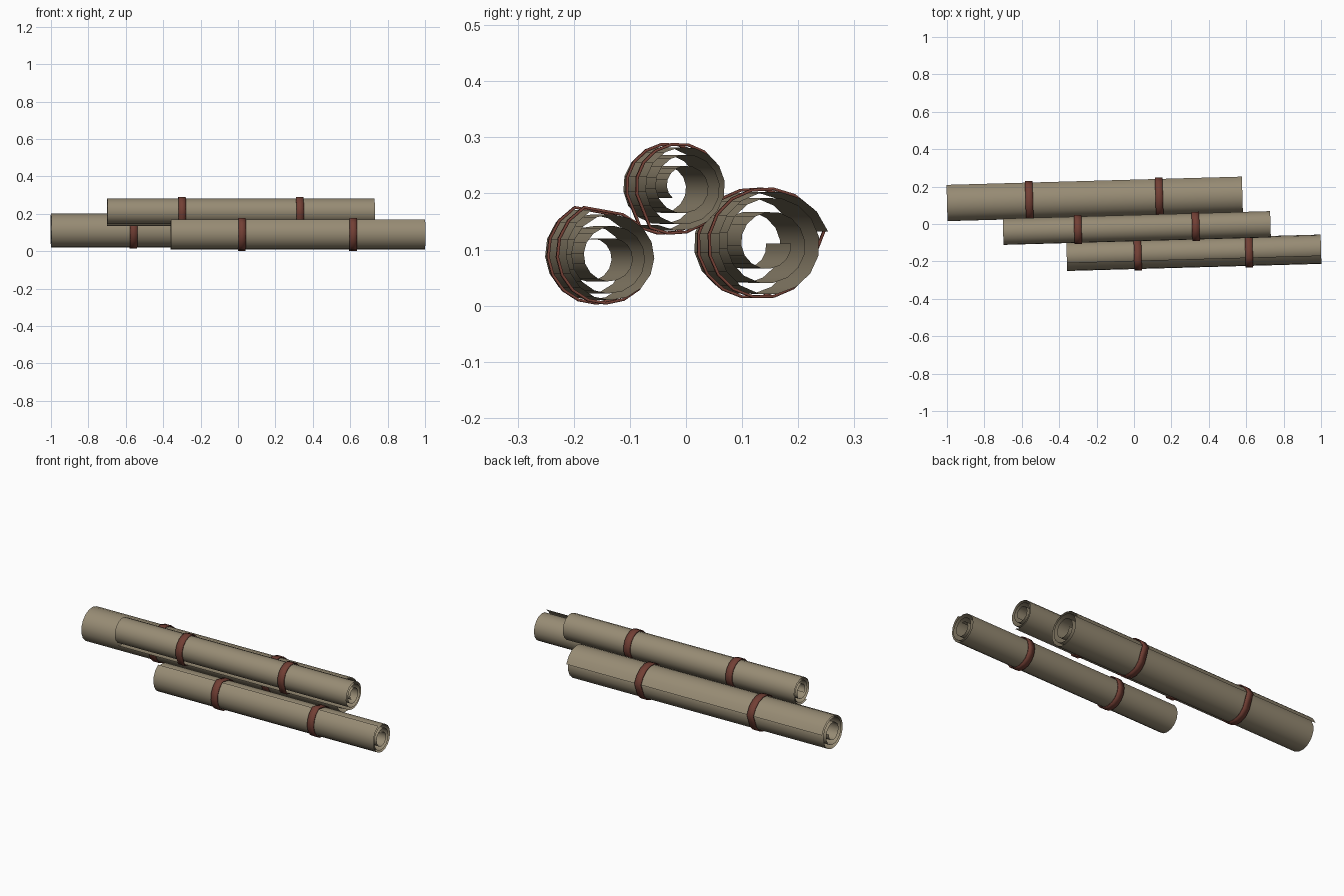
import bpy, bmesh, math
from mathutils import Matrix

if "Cube" in bpy.data.objects:
    bpy.data.objects.remove(bpy.data.objects["Cube"])

SIDES = 16      # facets per turn of the roll
TURNS = 2.97


def material(name, color):
    m = bpy.data.materials.new(name)
    m.diffuse_color = color
    m.use_nodes = True
    m.node_tree.nodes["Principled BSDF"].inputs["Base Color"].default_value = m.diffuse_color
    return m


paper = material("paper", (0.31, 0.26, 0.175, 1))
leather = material("leather", (0.17, 0.05, 0.035, 1))


def radius(t, R):
    """Tight inner winding, nearly round outer turn, lifted free edge."""
    if t < 2:
        f = 0.41 + 0.56 * t / 2
    else:
        f = 0.97 + 0.04 * (t - 2)
    lift = max(0, (t - 2.7) / (TURNS - 2.7))
    return R * (f + 0.15 * lift ** 1.5)


def profile(R, start, t0, t1, offset=0):
    n = round((t1 - t0) * SIDES)
    pts = []
    for i in range(n + 1):
        t = t0 + (t1 - t0) * i / n
        a = start - 2 * math.pi * t
        r = radius(t, R) + offset
        pts.append((r * math.cos(a), r * math.sin(a)))
    return pts


def sweep(name, pts, x0, x1, closed, mat, matrix, thickness=0):
    bm = bmesh.new()
    rows = [[bm.verts.new((x, y, z)) for y, z in pts] for x in (x0, x1)]
    n = len(pts)
    for i in range(n if closed else n - 1):
        j = (i + 1) % n
        bm.faces.new((rows[0][i], rows[1][i], rows[1][j], rows[0][j]))
    bm.transform(matrix)
    # make normals face away from the roll axis
    bm.normal_update()
    axis = matrix.translation
    if sum((f.calc_center_median() - axis).dot(f.normal) for f in bm.faces) < 0:
        bmesh.ops.reverse_faces(bm, faces=bm.faces[:])
    me = bpy.data.meshes.new(name)
    bm.to_mesh(me)
    bm.free()
    me.materials.append(mat)
    ob = bpy.data.objects.new(name, me)
    bpy.context.collection.objects.link(ob)
    if thickness:
        mod = ob.modifiers.new("thickness", "SOLIDIFY")
        mod.thickness = thickness
        mod.offset = -1
    bpy.ops.object.select_all(action='DESELECT')
    ob.select_set(True)
    bpy.context.view_layer.objects.active = ob
    bpy.ops.object.shade_smooth_by_angle(angle=math.radians(35))


# name, x range, centre y, centre z, roll radius, free edge angle, strap positions
scrolls = [
    ("back_scroll", -1.0, 0.58, 0.127, 0.11, 0.092, 12, (-0.56, 0.135)),
    ("top_scroll", -0.70, 0.73, -0.022, 0.212, 0.072, 235, (-0.30, 0.33)),
    ("front_scroll", -0.36, 1.0, -0.152, 0.087, 0.078, 113, (0.02, 0.615)),
]
for name, xa, xb, cy, cz, R, tip, straps in scrolls:
    cx, half = (xa + xb) / 2, (xb - xa) / 2
    place = Matrix.Translation((cx, cy, cz)) @ Matrix.Rotation(math.radians(1.6), 4, 'Z')
    start = math.radians(tip) + 2 * math.pi * TURNS
    # rolled sheet
    sweep(name, profile(R, start, 0, TURNS), -half, half, False, paper, place)
    # straps hugging the outer turn
    outline = profile(R, start, TURNS - 1 + 1 / SIDES, TURNS, 0.008)
    for k, x in enumerate(straps):
        sweep(f"{name}_strap_{k + 1}", outline, x - cx - 0.02, x - cx + 0.02,
              True, leather, place, 0.005)
